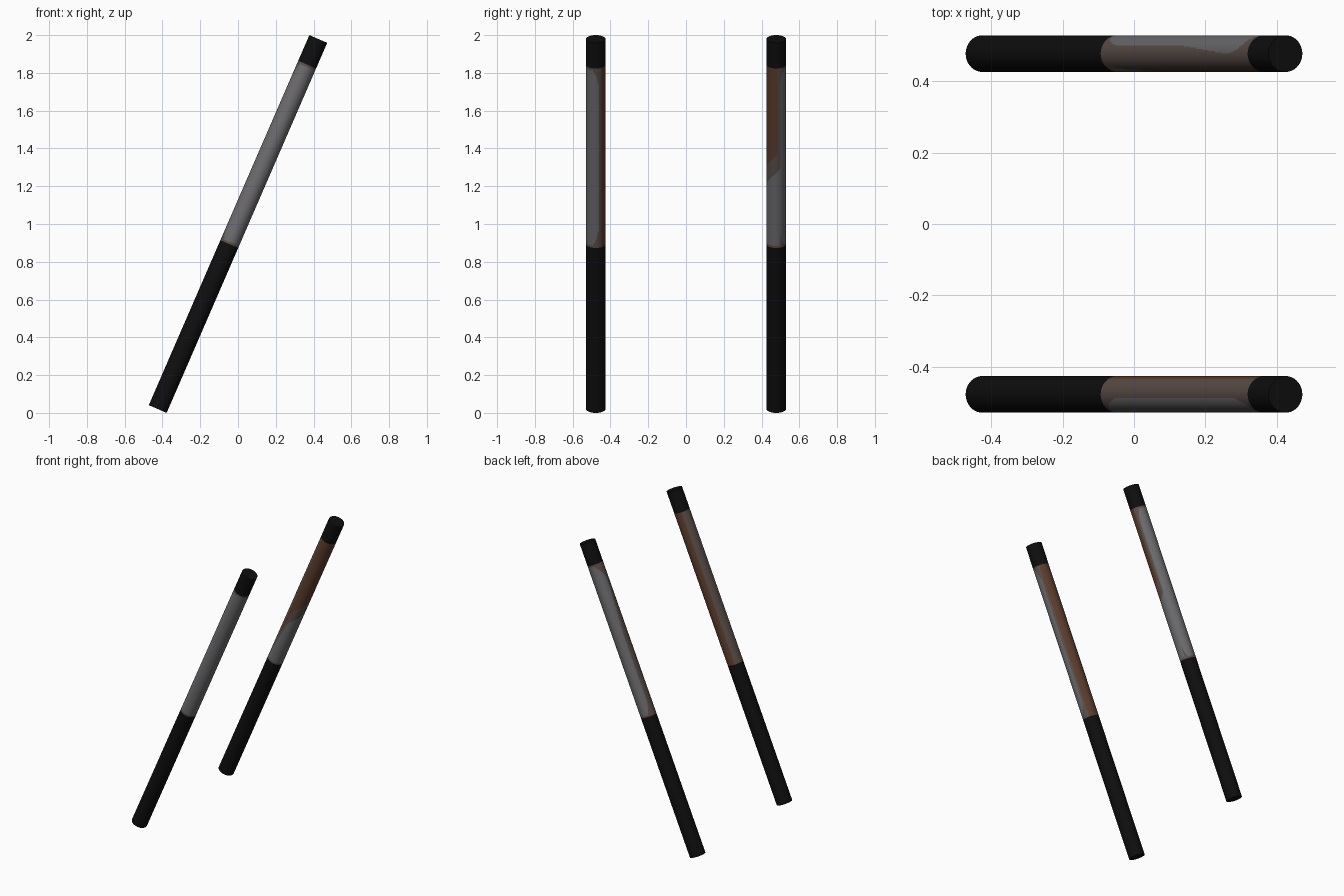
import bpy, bmesh, math
from mathutils import Vector

if "Cube" in bpy.data.objects:
    bpy.data.objects.remove(bpy.data.objects["Cube"])

R = 0.0515                                   # tube radius
A = Vector((-0.425, 0, 0.0205))              # lower end of axis
B = Vector((0.425, 0, 1.9795))               # upper end of axis
D = (B - A).normalized()
U = Vector((D.z, 0, -D.x))                   # across the tube, towards +x
HALF = (B - A).length / 2
LOW, HIGH = -0.116, 0.92                     # worn section limits along the axis
SEG, ROWS = 96, 90


def material(name, rgb):
    m = bpy.data.materials.new(name)
    m.diffuse_color = (*rgb, 1)
    m.use_nodes = True
    m.node_tree.nodes["Principled BSDF"].inputs["Base Color"].default_value = m.diffuse_color
    return m


MATS = [material("black", (0.0045, 0.0045, 0.0045)),
        material("worn grey", (0.15, 0.145, 0.152)),
        material("rust brown", (0.105, 0.046, 0.026)),
        material("grey brown", (0.105, 0.077, 0.066))]
BLACK, GREY, RUST, TAUPE = range(4)


def interp(pts, x):
    if x <= pts[0][0]:
        return pts[0][1]
    for (x0, y0), (x1, y1) in zip(pts, pts[1:]):
        if x <= x1:
            return y0 + (y1 - y0) * (x - x0) / (x1 - x0)
    return pts[-1][1]


def taper(t):
    # rounds the grey patches off near both ends of the worn section
    e = min(t - LOW, HIGH - t) - 0.008
    return 0 if e <= 0 else min(1, (e / 0.09)) ** 0.2


def front_rule(t, a):
    # grey outer side, rust on the inner side
    if abs((a + 75 + 180) % 360 - 180) < 92 * taper(t):
        return GREY
    return RUST if 35 < a % 360 < 125 else TAUPE


def back_rule(t, a):
    # grey outer side that wraps round at the lower end
    a = (a + 140) % 360 - 140                # -140 .. 220
    k = taper(t)
    top = interp([(0.42, 152), (0.78, 182), (0.86, 165), (0.92, 120)], t)
    if 90 - 65 * k < a < 90 + (top - 90) * k:
        return GREY
    edge = interp([(-140, -0.12), (-135, -0.07), (-90, 0.22), (-50, 0.27), (25, 0.34)], a)
    if a <= 25 and LOW + 0.015 < t < edge:
        return GREY
    return RUST if -125 < a < 8 and t > edge + 0.1 else TAUPE


def tube(name, y, rule):
    bm = bmesh.new()
    ts = [-HALF] + [LOW + (HIGH - LOW) * i / ROWS for i in range(ROWS + 1)] + [HALF]
    mid = (A + B) / 2 + Vector((0, y, 0))
    rings = []
    for t in ts:
        ring = []
        for i in range(SEG):
            p = 2 * math.pi * i / SEG
            ring.append(bm.verts.new(mid + D * t + R * (U * math.cos(p) + Vector((0, math.sin(p), 0)))))
        rings.append(ring)
    for j in range(len(ts) - 1):
        t = (ts[j] + ts[j + 1]) / 2
        for i in range(SEG):
            k = (i + 1) % SEG
            f = bm.faces.new((rings[j][i], rings[j][k], rings[j + 1][k], rings[j + 1][i]))
            f.material_index = rule(t, 360 * (i + 0.5) / SEG) if LOW < t < HIGH else BLACK
    # flat black ends
    bm.faces.new(rings[0])
    bm.faces.new(rings[-1])
    bmesh.ops.recalc_face_normals(bm, faces=bm.faces)
    me = bpy.data.meshes.new(name)
    bm.to_mesh(me)
    bm.free()
    for m in MATS:
        me.materials.append(m)
    ob = bpy.data.objects.new(name, me)
    bpy.context.collection.objects.link(ob)
    bpy.ops.object.select_all(action='DESELECT')
    ob.select_set(True)
    bpy.context.view_layer.objects.active = ob
    bpy.ops.object.shade_smooth_by_angle(angle=math.radians(40))


tube("front_tube", -0.478, front_rule)
tube("back_tube", 0.478, back_rule)
